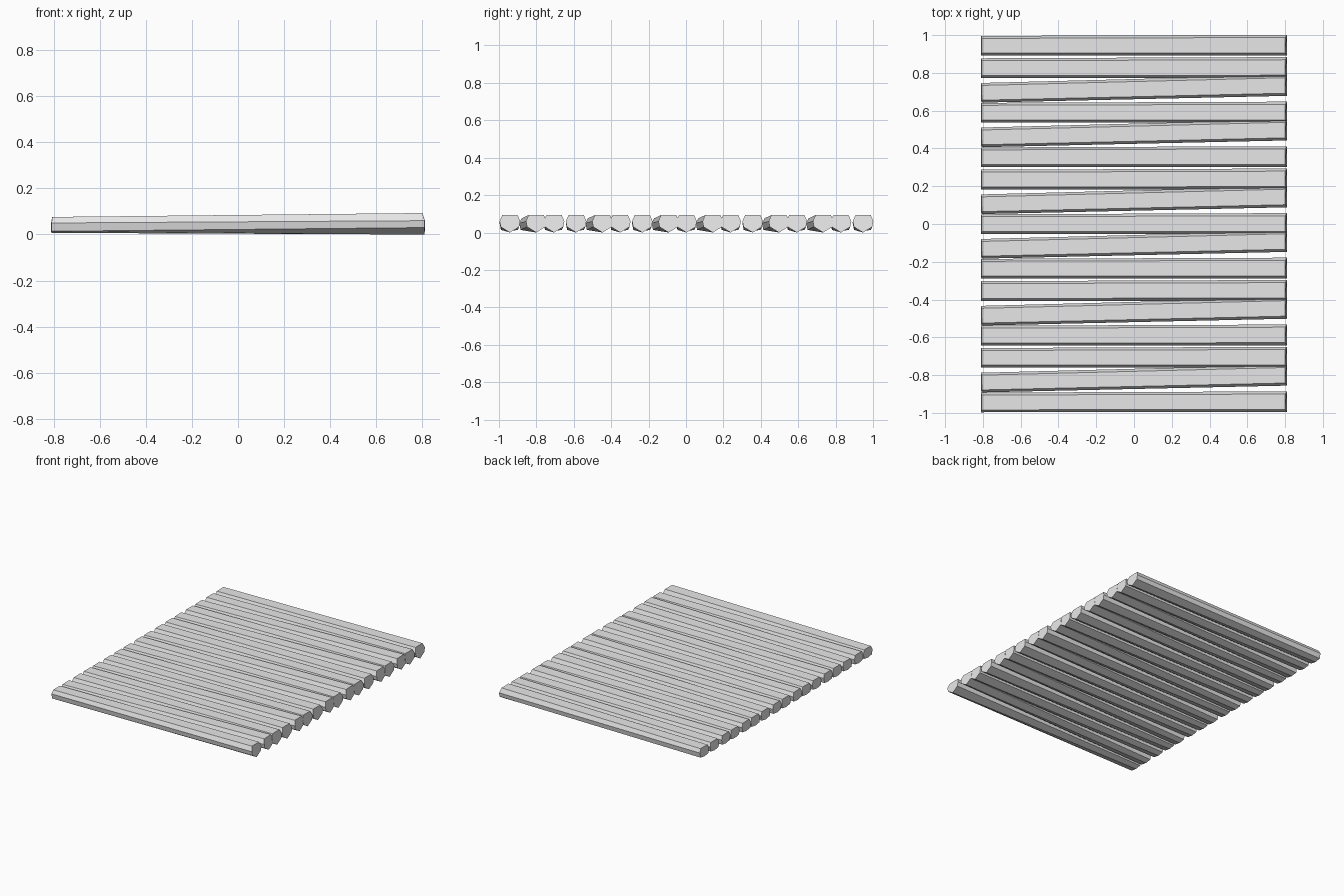
import bpy, bmesh

default_cube = bpy.data.objects.get("Cube")
if default_cube:
    bpy.data.objects.remove(default_cube, do_unlink=True)

# One plain grey for the whole raft of logs
grey = bpy.data.materials.new("light_grey")
grey.use_nodes = True
colour = (0.8, 0.8, 0.8, 1)
grey.diffuse_color = colour
grey.node_tree.nodes["Principled BSDF"].inputs["Base Color"].default_value = colour


def ring(bm, half, keel):
    """Seven-sided log end: mirrored half profile of (x, y, z) plus a keel point."""
    right = [bm.verts.new(p) for p in half]
    left = [bm.verts.new((x, -y, z)) for x, y, z in reversed(half)]
    return right + [bm.verts.new(keel)] + left


# Tapered log, thick at +x and thin at -x, with slightly slanted ends
bm = bmesh.new()
thick = ring(bm, [(0.80, 0.041, 0.093), (0.81, 0.055, 0.06), (0.81, 0.049, 0.03)],
             (0.81, 0, 0))
thin = ring(bm, [(-0.805, 0.039, 0.076), (-0.81, 0.052, 0.05), (-0.81, 0.045, 0.014)],
            (-0.81, 0, 0.007))
count = len(thick)
for i in range(count):
    j = (i + 1) % count
    bm.faces.new((thick[i], thick[j], thin[j], thin[i]))
bm.faces.new(thick)
bm.faces.new(thin)
bmesh.ops.recalc_face_normals(bm, faces=bm.faces)
log_mesh = bpy.data.meshes.new("log")
bm.to_mesh(log_mesh)
bm.free()
log_mesh.materials.append(grey)

# Row of logs from back to front; some lie slightly askew
LAYOUT = "ssTsTssTsTssTssTs"
PITCH = 0.118
for i, kind in enumerate(LAYOUT):
    log = bpy.data.objects.new(f"log_{i + 1}", log_mesh)
    askew = kind == "T"
    y = (len(LAYOUT) - 1) / 2 * PITCH - i * PITCH
    log.location.y = y + (0.006 if askew else 0.001)
    log.rotation_euler.z = 0.024 if askew else 0.002
    bpy.context.scene.collection.objects.link(log)
